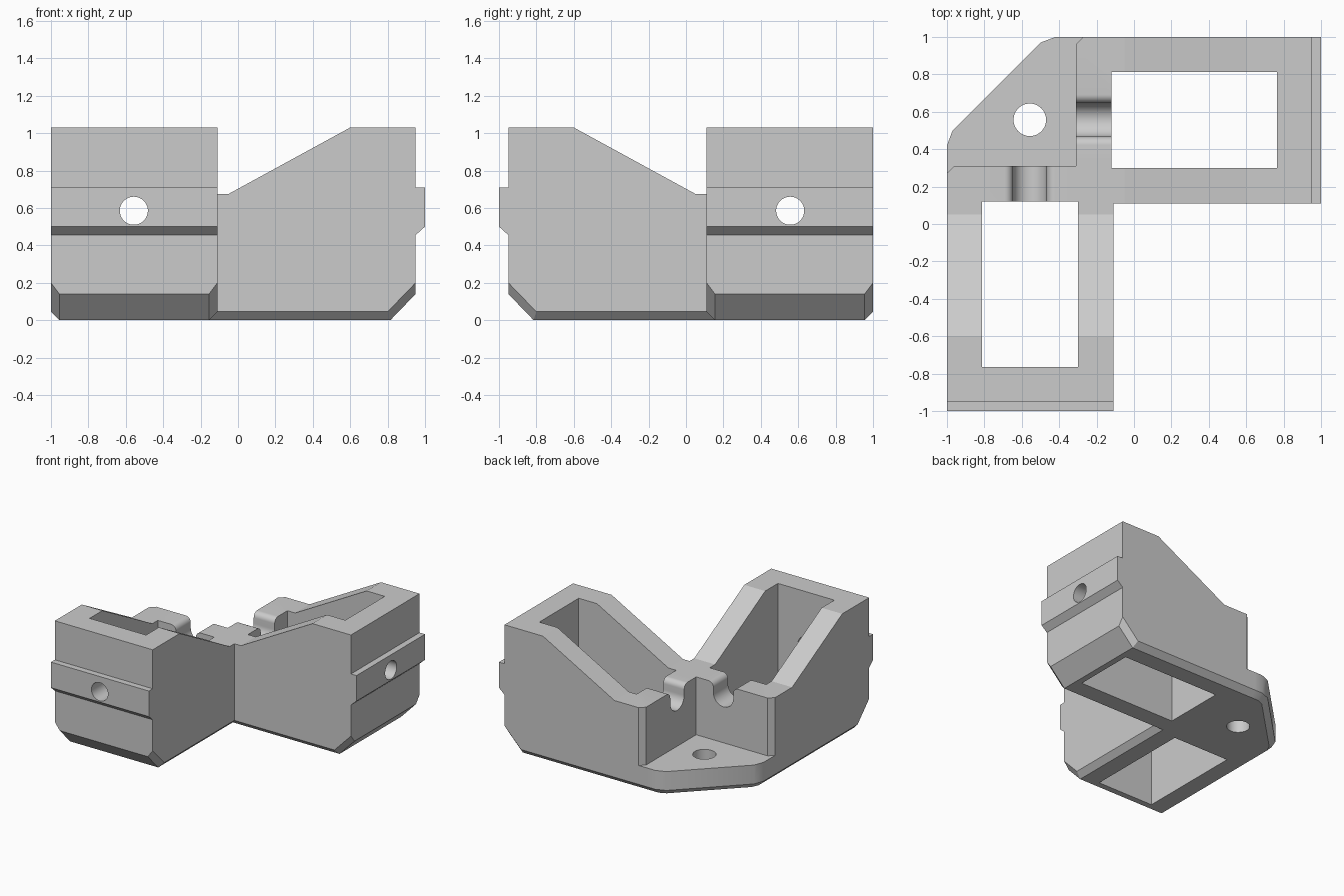
import bpy, bmesh, math

cube = bpy.data.objects.get("Cube")
if cube:
    bpy.data.objects.remove(cube, do_unlink=True)

grey = bpy.data.materials.new("plain_grey")
grey.use_nodes = True
COLOUR = (0.6, 0.6, 0.6, 1)
grey.diffuse_color = COLOUR
grey.node_tree.nodes["Principled BSDF"].inputs["Base Color"].default_value = COLOUR


def loft(name, rings, swap=False):
    """Solid through matching rings of points; swap reflects it across the corner diagonal."""
    bm = bmesh.new()
    loops = [[bm.verts.new((-y, -x, z) if swap else (x, y, z)) for x, y, z in r] for r in rings]
    for a, b in zip(loops, loops[1:]):
        for i in range(len(a)):
            j = (i + 1) % len(a)
            bm.faces.new((a[i], a[j], b[j], b[i]))
    bm.faces.new(loops[0])
    bm.faces.new(loops[-1])
    bmesh.ops.recalc_face_normals(bm, faces=bm.faces)
    bmesh.ops.dissolve_limit(bm, angle_limit=0.005, verts=bm.verts, edges=bm.edges)
    mesh = bpy.data.meshes.new(name)
    bm.to_mesh(mesh)
    bm.free()
    mesh.materials.append(grey)
    ob = bpy.data.objects.new(name, mesh)
    bpy.context.collection.objects.link(ob)
    return ob


def along_x(name, yz, x0, x1, swap):
    return loft(name, [[(x, y, z) for y, z in yz] for x in (x0, x1)], swap)


def along_z(name, xy, z0, z1, swap=False):
    return loft(name, [[(x, y, z) for x, y in xy] for z in (z0, z1)], swap)


def arc(cx, cy, r, start, end, n):
    angles = [math.radians(start + (end - start) * i / n) for i in range(n + 1)]
    return [(cx + r * math.cos(a), cy + r * math.sin(a)) for a in angles]


def combine(target, tool, operation):
    mod = target.modifiers.new("combine", "BOOLEAN")
    mod.operation, mod.solver, mod.object = operation, "EXACT", tool
    bpy.context.view_layer.objects.active = target
    bpy.ops.object.modifier_apply(modifier=mod.name)
    bpy.data.objects.remove(tool, do_unlink=True)


# Arm: side profile with a rail on its end and bevelled lower edges
def arm(swap):
    top = [(-.35, .675), (-.05, .675), (.6, 1.03), (.95, 1.03),
           (.95, .71), (1, .71), (1, .5), (.95, .455)]
    side = top + [(.95, .2), (.8, .045), (-.35, .045)]
    core = top + [(.95, .14), (.815, 0), (-.35, 0)]
    slices = [(.11, side), (.155, core), (.955, core), (1, side)]
    return loft("arm", [[(x, y, z) for x, z in p] for y, p in slices], swap)


bracket = arm(False)
bracket.name = "corner_bracket"
combine(bracket, arm(True), "UNION")

# Corner pad with a clipped outer corner
outer = [(-1, .42), (-.97, .5), (-.5, .97), (-.42, 1), (-.2, 1), (-.2, .2), (-1, .2)]
inner = [(-.955, .42), (-.93, .476), (-.476, .93), (-.42, .955), (-.2, .955), (-.2, .2), (-.955, .2)]
pad = loft("pad", [[(x, y, z) for x, y in p] for z, p in ((0, inner), (.045, outer), (.2, outer))])
combine(bracket, pad, "UNION")

# Open space above the pad, clipping the wall corners
space = along_z("space", [(-.31, .31), (-.31, .96), (-.22, 1.05), (-1.05, 1.05),
                          (-1.05, .22), (-.96, .31)], .2, 1.2)
combine(bracket, space, "DIFFERENCE")

# Vertical bolt hole
combine(bracket, along_z("bolt_hole", arc(-.557, .557, .087, 0, 352.5, 47), -.1, .4), "DIFFERENCE")

# Pocket, rounded cable notch and end hole in each arm
C, Z = .557, .585
notch = ([(C - .135, .8)] + arc(C - .135, .63, .045, 90, 0, 8)
         + arc(C, Z, .09, 180, 360, 24)
         + arc(C + .135, .63, .045, 180, 90, 8) + [(C + .135, .8)])
pocket = [(-.12, .3), (.765, .3), (.765, .813), (-.12, .813)]
for swap in (False, True):
    combine(bracket, along_z("pocket", pocket, -.1, 1.2, swap), "DIFFERENCE")
    combine(bracket, along_x("notch", notch, -.33, -.09, swap), "DIFFERENCE")
    combine(bracket, along_x("end_hole", arc(C, Z, .075, 0, 352.5, 47), .7, 1.1, swap), "DIFFERENCE")

bpy.ops.object.select_all(action="DESELECT")
bracket.select_set(True)
bpy.context.view_layer.objects.active = bracket
bpy.ops.object.shade_smooth_by_angle(angle=math.radians(25))
